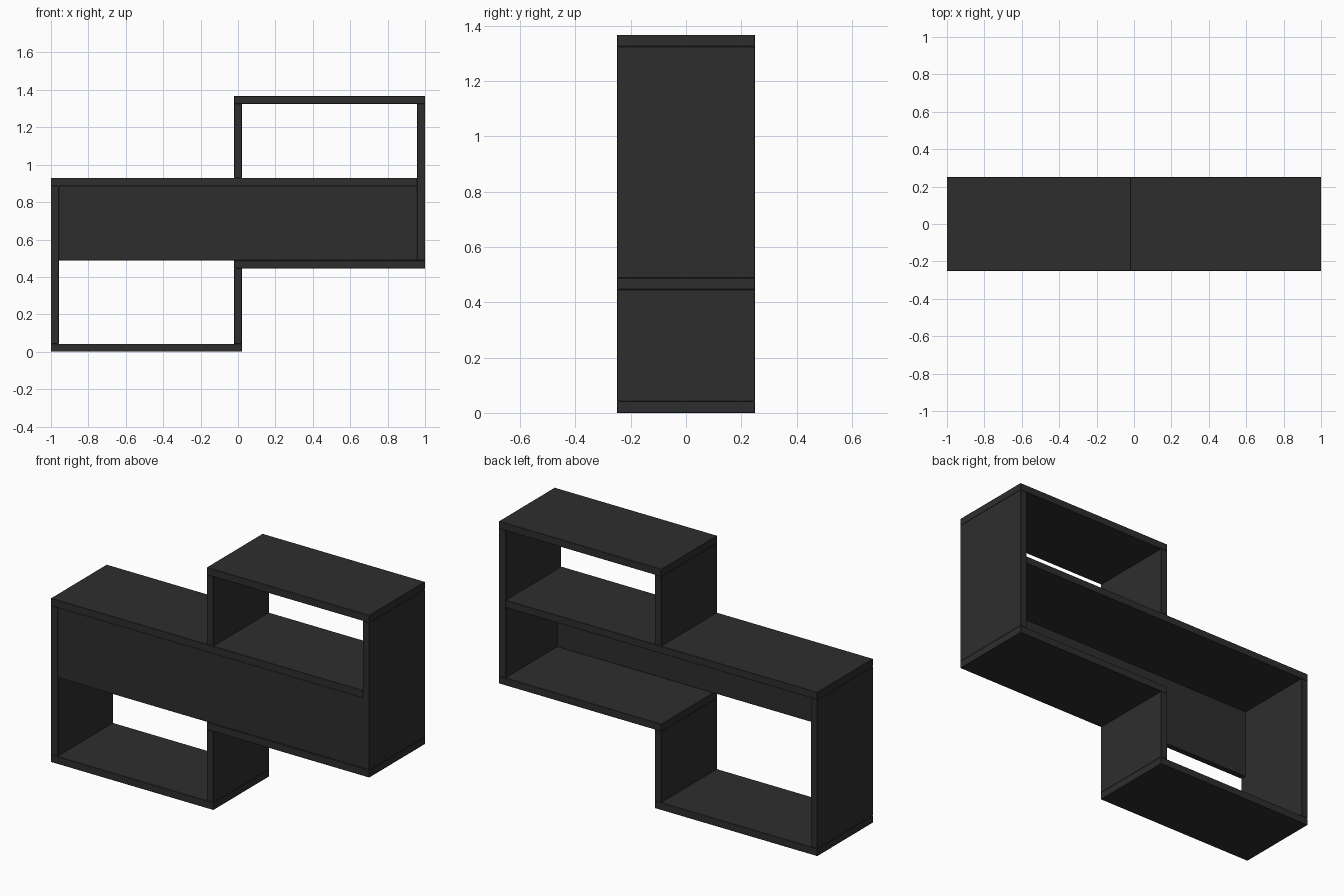
import bpy

if "Cube" in bpy.data.objects:
    bpy.data.objects.remove(bpy.data.objects["Cube"])

# one dark finish for the whole shelf
finish = bpy.data.materials.new("black_wood")
finish.diffuse_color = (0.027, 0.027, 0.027, 1)
finish.use_nodes = True
finish.node_tree.nodes["Principled BSDF"].inputs["Base Color"].default_value = finish.diffuse_color

T = 0.042   # board thickness
D = 0.25    # half depth


def board(name, x0, x1, z0, z1, y0=-D, y1=D):
    """Box board from its extents, with a hairline softened edge."""
    bpy.ops.mesh.primitive_cube_add(size=1)
    ob = bpy.context.object
    ob.name = name
    for v in ob.data.vertices:
        v.co.x = x0 if v.co.x < 0 else x1
        v.co.y = y0 if v.co.y < 0 else y1
        v.co.z = z0 if v.co.z < 0 else z1
    ob.data.materials.append(finish)
    bev = ob.modifiers.new("soft_edge", "BEVEL")
    bev.width = 0.0015
    bev.segments = 1
    return ob


C = T / 2               # half thickness of the centre uprights
LOW, MID, TOP = 0.446, 0.888, 1.325   # undersides of the raised boards

# horizontal boards
board("bottom_board", -1, C, 0, T)
board("lower_right_board", -C, 1, LOW, LOW + T)
board("middle_board", -1, 1 - T, MID, MID + T)
board("top_board", -C, 1, TOP, TOP + T)

# uprights
board("left_upright", -1, -1 + T, T, MID)
board("right_upright", 1 - T, 1, LOW + T, TOP)
board("lower_centre_upright", -C, C, T, LOW)
board("upper_centre_upright", -C, C, MID + T, TOP)

# front panel between the side uprights
board("front_panel", -1 + T, 1 - T, LOW + T, MID, -D + 0.003, -D + 0.036)
